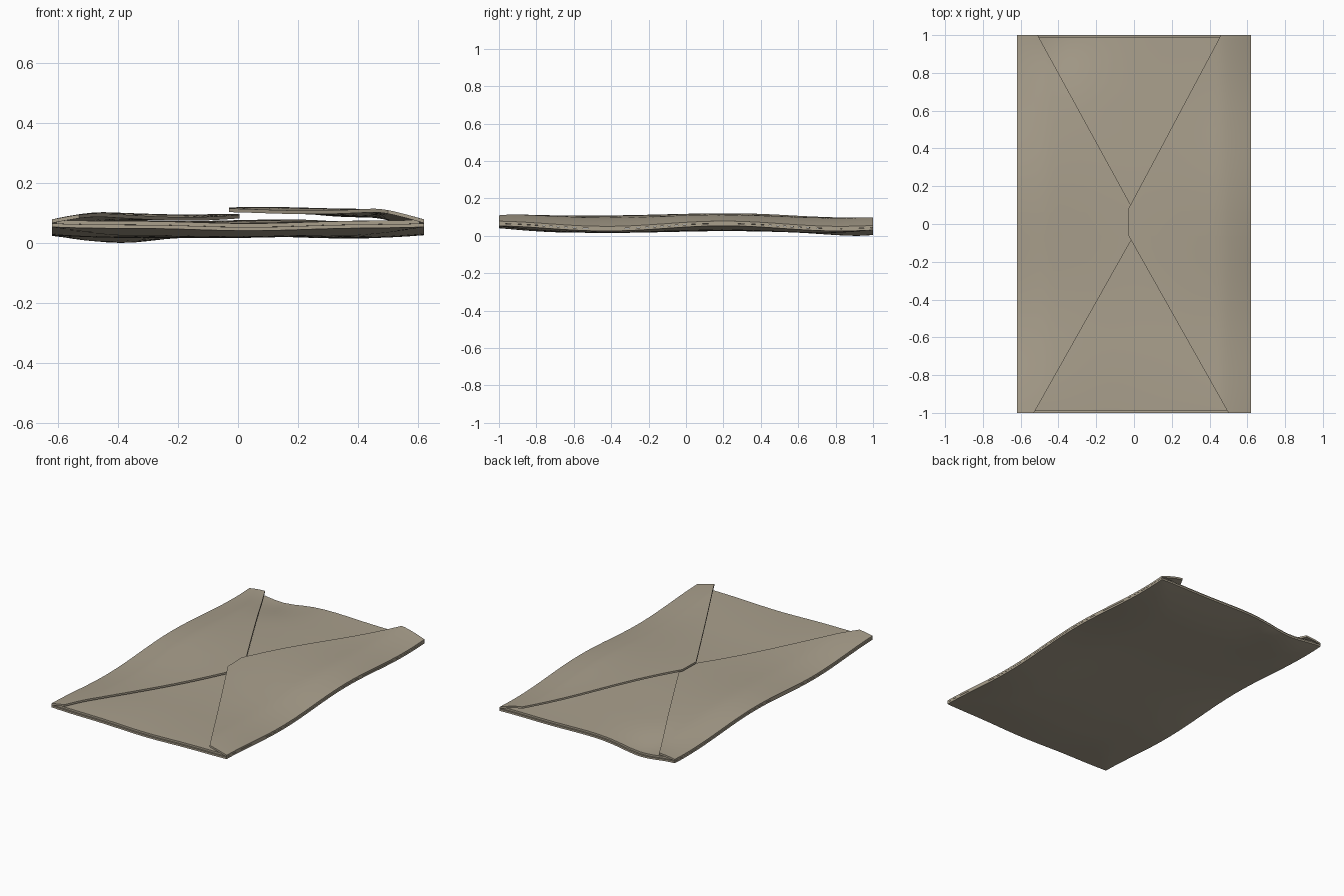
import bpy, bmesh, math

if "Cube" in bpy.data.objects:
    bpy.data.objects.remove(bpy.data.objects["Cube"])

W, L, T = 0.62, 1.0, 0.012          # half width, half length, paper thickness

paper = bpy.data.materials.new("kraft_paper")
paper.diffuse_color = (0.40, 0.35, 0.265, 1)
paper.use_nodes = True
paper.node_tree.nodes["Principled BSDF"].inputs["Base Color"].default_value = paper.diffuse_color


def rise(d, r, power=1.5):
    """Fold profile: 0 on the fold, 1 at distance r and beyond."""
    t = min(max(d / r, 0), 1)
    return 1 - (1 - t) ** power


def crumple(x, y):
    """Gentle waviness of the whole paper stack."""
    e = (x / W) ** 2
    z = 0.056 + (0.004 + 0.010 * e) * math.cos(2 * math.pi * (y - 0.2) / 1.25)
    z += 0.003 * math.sin(9 * x + 2 * y) * (1 - e)
    z -= 0.028 * math.exp(-((x + 0.38) / 0.17) ** 2 - ((y - 1) / 0.22) ** 2)
    return z


def base_z(x, y):
    return crumple(x, y) - 0.007 - 0.017 * min(rise(W - abs(x), 0.25), rise(L - abs(y), 0.3))


def end_z(x, y):
    return crumple(x, y) + 0.005 + 0.007 * min(rise(W - abs(x), 0.2), rise(L - abs(y), 0.35))


def left_z(x, y):
    return crumple(x, y) + 0.006 + 0.028 * rise(W + x, 0.17)


def right_z(x, y):
    k = min(1, (W - x) / 0.6)
    return crumple(x, y) + 0.006 + (0.038 + 0.012 * k) * rise(W - x, 0.17)


def lerp_path(y, pts):
    for (y0, x0), (y1, x1) in zip(pts, pts[1:]):
        if y <= y1:
            return x0 + (x1 - x0) * (y - y0) / (y1 - y0)
    return pts[-1][1]


def sheet(name, rows, span, zfun, cols=24):
    """Grid of paper between span(y) = (x0, x1), with thickness."""
    bm = bmesh.new()
    grid = []
    for y in rows:
        x0, x1 = span(y)
        line = []
        for i in range(cols + 1):
            x = x0 + (x1 - x0) * (0.5 - 0.5 * math.cos(math.pi * i / cols))
            z = zfun(x, y)
            line.append((bm.verts.new((x, y, z + T / 2)), bm.verts.new((x, y, z - T / 2))))
        grid.append(line)
    n = len(grid)
    for j in range(n - 1):
        for i in range(cols):
            q = (grid[j][i], grid[j][i + 1], grid[j + 1][i + 1], grid[j + 1][i])
            bm.faces.new([v[0] for v in q])
            bm.faces.new([v[1] for v in reversed(q)])
    # rim around the paper edge
    ring = [grid[0][i] for i in range(cols)] + [grid[j][cols] for j in range(n - 1)]
    ring += [grid[n - 1][i] for i in range(cols, 0, -1)] + [grid[j][0] for j in range(n - 1, 0, -1)]
    for a, b in zip(ring, ring[1:] + ring[:1]):
        bm.faces.new((a[0], a[1], b[1], b[0]))
    bmesh.ops.recalc_face_normals(bm, faces=bm.faces)
    me = bpy.data.meshes.new(name)
    bm.to_mesh(me)
    bm.free()
    me.materials.append(paper)
    ob = bpy.data.objects.new(name, me)
    bpy.context.collection.objects.link(ob)
    return ob


def spaced(a, b, n, extra=()):
    """Rows packed closer towards both ends, plus exact break points."""
    ys = [a + (b - a) * (0.5 - 0.5 * math.cos(math.pi * i / n)) for i in range(n + 1)]
    ys = [y for y in ys if all(abs(y - e) > 0.005 for e in extra)]
    return sorted(ys + list(extra))


# back panel
parts = [sheet("back_panel", spaced(-L, L, 48), lambda y: (-W, W), base_z, 32)]

# end flaps folded in from the short sides
end_span = lambda y: (-0.1 - 0.51 * abs(y), 0.1 + 0.51 * abs(y))
parts.append(sheet("front_end_flap", spaced(-0.99, -0.02, 30), end_span, end_z))
parts.append(sheet("back_end_flap", spaced(0.02, 0.99, 30), end_span, end_z))

# long side flaps with blunt tips, the right one on top
left_edge = [(-1, -0.53), (-0.05, 0.005), (0.06, 0.005), (1, -0.51)]
right_edge = [(-1, 0.50), (-0.06, -0.03), (0.08, -0.03), (1, 0.46)]
parts.append(sheet("left_flap", spaced(-L, L, 48, (-0.05, 0.06)),
                   lambda y: (-W, lerp_path(y, left_edge)), left_z))
parts.append(sheet("right_flap", spaced(-L, L, 48, (-0.06, 0.08)),
                   lambda y: (lerp_path(y, right_edge), W), right_z))

# rest on the ground and shade smoothly
low = min(v.co.z for ob in parts for v in ob.data.vertices)
for ob in parts:
    for v in ob.data.vertices:
        v.co.z -= low
    ob.select_set(True)
bpy.context.view_layer.objects.active = parts[0]
bpy.ops.object.shade_smooth_by_angle(angle=math.radians(40))
